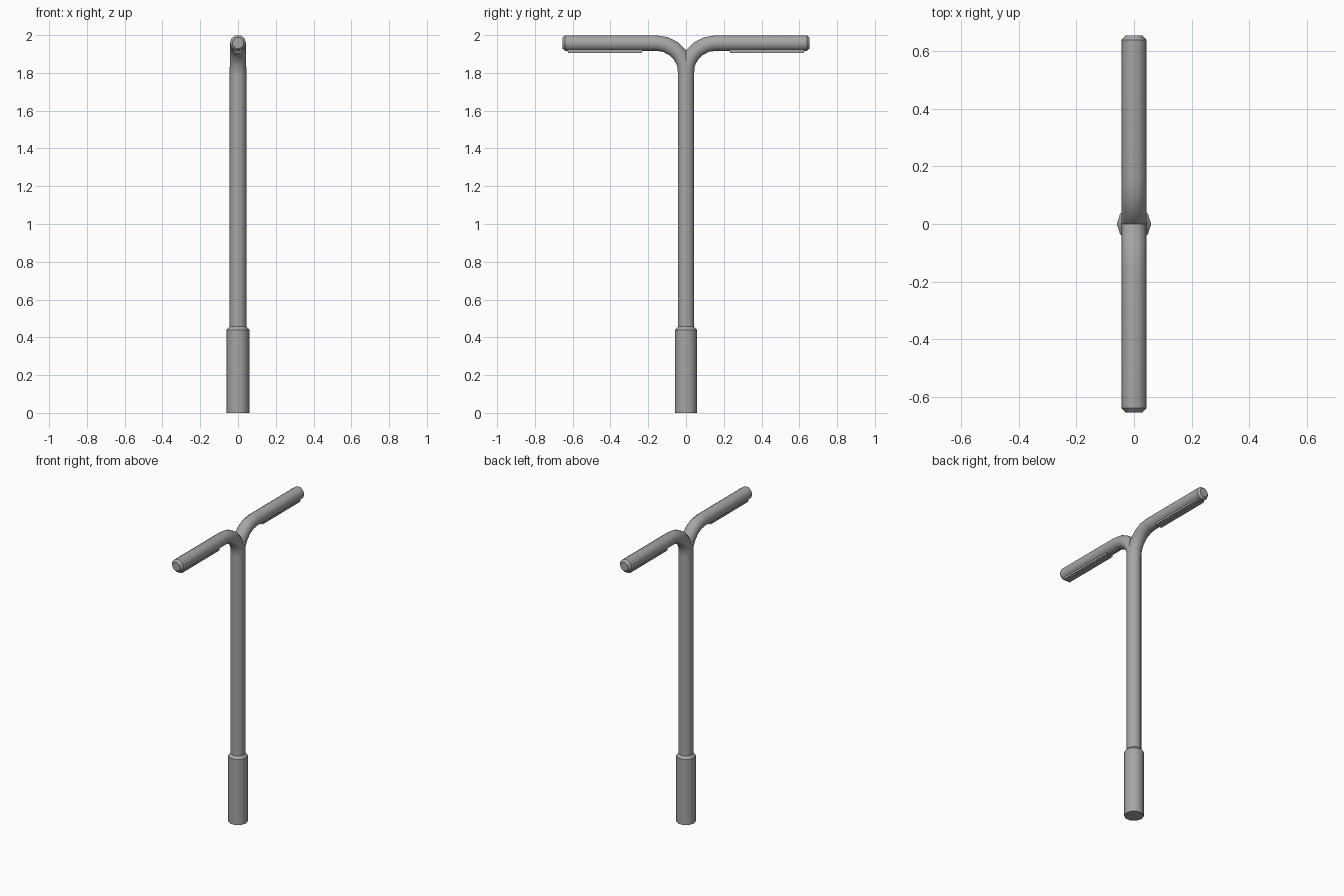
import bpy, bmesh
from math import sin, cos, pi, radians

if "Cube" in bpy.data.objects:
    bpy.data.objects.remove(bpy.data.objects["Cube"])

SIDES = 10
R = 0.043          # arm tube radius
R_POLE = 0.045     # pole radius
BEND = 0.158       # bend radius of the arms
Z_BEND = 1.80      # height where the pole splits

grey = bpy.data.materials.new("dark_grey")
grey.diffuse_color = (0.38, 0.38, 0.38, 1)
grey.use_nodes = True
grey.node_tree.nodes["Principled BSDF"].inputs["Base Color"].default_value = grey.diffuse_color


def finish(bm, name, smooth=True):
    bmesh.ops.recalc_face_normals(bm, faces=bm.faces)
    me = bpy.data.meshes.new(name)
    bm.to_mesh(me)
    bm.free()
    me.materials.append(grey)
    ob = bpy.data.objects.new(name, me)
    bpy.context.collection.objects.link(ob)
    if smooth:
        bpy.ops.object.select_all(action='DESELECT')
        ob.select_set(True)
        bpy.context.view_layer.objects.active = ob
        bpy.ops.object.shade_smooth_by_angle(angle=radians(37))
    return ob


def tube(name, stations, cap_start, cap_end):
    """Sweep a ring in the yz plane; station = (y, z, tilt, radius)."""
    bm = bmesh.new()
    rings = []
    for y, z, t, r in stations:
        ring = []
        for i in range(SIDES):
            a = 2 * pi * i / SIDES
            n = r * sin(a)
            ring.append(bm.verts.new((r * cos(a), y + n * cos(t), z - n * sin(t))))
        rings.append(ring)
    for a, b in zip(rings, rings[1:]):
        for i in range(SIDES):
            j = (i + 1) % SIDES
            bm.faces.new((a[i], a[j], b[j], b[i]))
    if cap_start:
        bm.faces.new(rings[0])
    if cap_end:
        bm.faces.new(rings[-1])
    return finish(bm, name)


# Upright pole with thicker, chamfered base sleeve
tube("pole", [(0, 0, 0, 0.06), (0, 0.44, 0, 0.06), (0, 0.457, 0, R_POLE),
              (0, Z_BEND, 0, R_POLE)], True, False)

for side, s in (("front", -1), ("back", 1)):
    # Curved arm with chamfered tip
    path = []
    for k in range(6):
        t = pi / 2 * k / 5
        path.append((s * BEND * (1 - cos(t)), Z_BEND + BEND * sin(t), s * t,
                     R if k else R_POLE))
    z_arm = Z_BEND + BEND
    path += [(s * 0.64, z_arm, s * pi / 2, R), (s * 0.655, z_arm, s * pi / 2, 0.03)]
    tube(side + "_arm", path, False, True)

    # Lamp frame and lens under the arm
    for part, hx, y0, y1, z0, z1 in (("lamp_frame", 0.024, 0.23, 0.628, 1.912, 1.935),
                                     ("lamp_lens", 0.018, 0.234, 0.624, 1.905, 1.92)):
        bm = bmesh.new()
        bmesh.ops.create_cube(bm, size=1)
        for v in bm.verts:
            v.co = (v.co.x * 2 * hx, s * (y0 + y1) / 2 + v.co.y * (y1 - y0),
                    (z0 + z1) / 2 + v.co.z * (z1 - z0))
        finish(bm, side + "_" + part, False)
